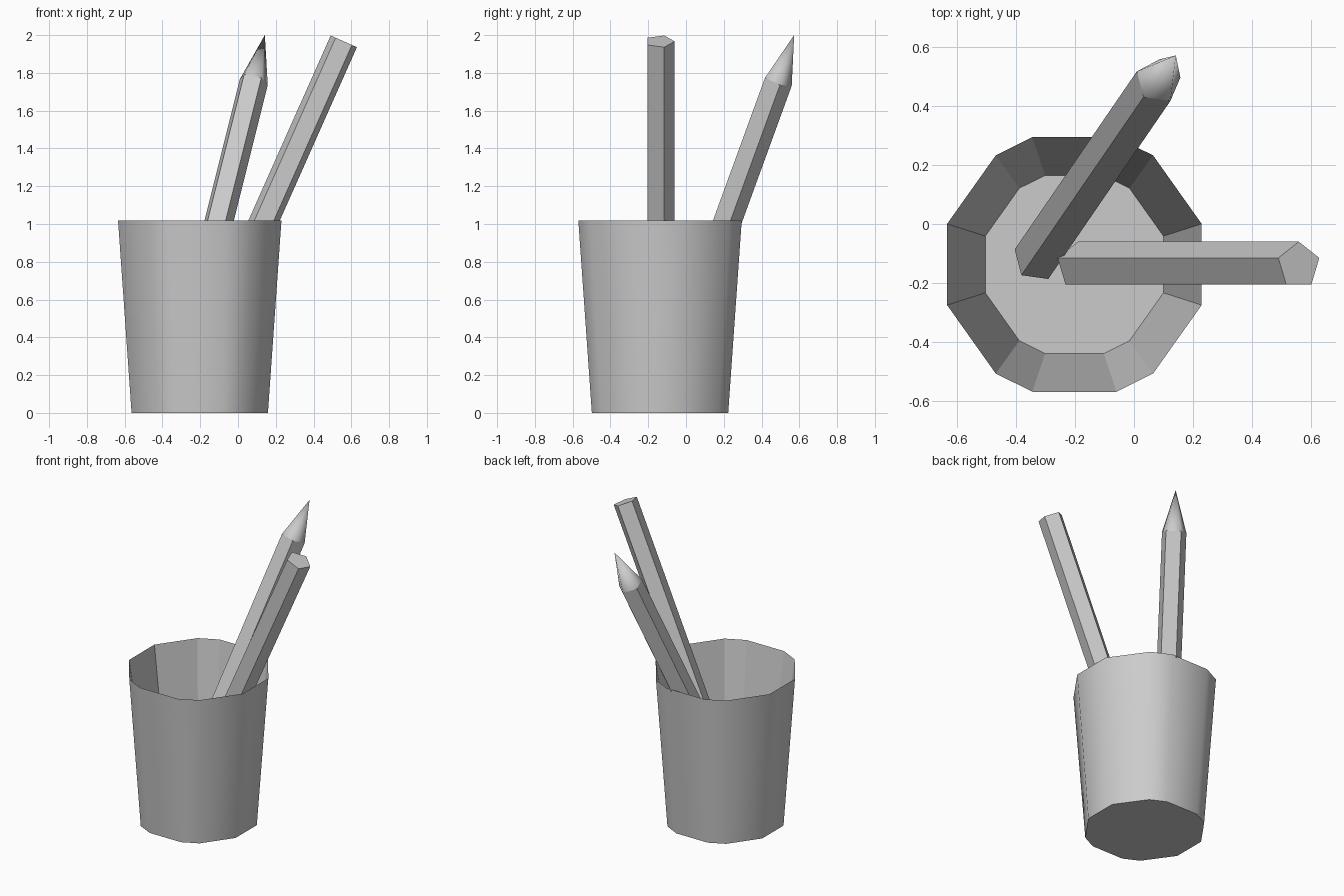
import bpy, bmesh, math
from mathutils import Vector

if "Cube" in bpy.data.objects:
    bpy.data.objects.remove(bpy.data.objects["Cube"])


def finish(name, bm):
    bmesh.ops.recalc_face_normals(bm, faces=bm.faces[:])
    mesh = bpy.data.meshes.new(name)
    bm.to_mesh(mesh)
    bm.free()
    obj = bpy.data.objects.new(name, mesh)
    bpy.context.collection.objects.link(obj)
    return obj


def bridge(bm, a, b, smooth=False):
    n = len(a)
    for i in range(n):
        j = (i + 1) % n
        bm.faces.new((a[i], a[j], b[j], b[i])).smooth = smooth


# Cup: twelve-sided tapered wall, sharp rim, recessed floor
def make_cup():
    quarter = [(1.0, 0.319), (0.618, 0.857), (0.33, 1.0)]
    outline = (quarter
               + [(-x, y) for x, y in reversed(quarter)]
               + [(-x, -y) for x, y in quarter]
               + [(x, -y) for x, y in reversed(quarter)])
    bm = bmesh.new()

    def ring(r, z):
        return [bm.verts.new((-0.2025 + r * x, -0.1375 + r * y, z)) for x, y in outline]

    base, rim, floor = ring(0.361, 0), ring(0.4325, 1.018), ring(0.3025, 0.06)
    bridge(bm, base, rim, smooth=True)
    bridge(bm, rim, floor)
    bm.faces.new(base)
    bm.faces.new(floor)
    finish("cup", bm)


# Pencil: five-sided leaning shaft, optional pointed tip
def make_pencil(name, start, end, spin, tip=0.0):
    start, end = Vector(start), Vector(end)
    axis = (end - start).normalized()
    turn = Vector((0, 0, 1)).rotation_difference(axis)
    bm = bmesh.new()

    def ring(center):
        angles = [math.radians(spin + 72 * i) for i in range(5)]
        return [bm.verts.new(center + turn @ Vector((0.08 * math.cos(a), 0.08 * math.sin(a), 0)))
                for a in angles]

    low, high = ring(start), ring(end)
    bridge(bm, low, high)
    bm.faces.new(low)
    if tip:
        apex = bm.verts.new(end + axis * tip)
        for i in range(5):
            bm.faces.new((high[i], high[(i + 1) % 5], apex)).smooth = True
    else:
        bm.faces.new(high)
    finish(name, bm)


make_cup()
make_pencil("blunt_pencil", (-0.19, -0.14, 0.28), (0.56, -0.14, 1.967), 90)
make_pencil("sharp_pencil", (-0.333, -0.12, 0.10), (0.082, 0.485, 1.76), 84, tip=0.263)
